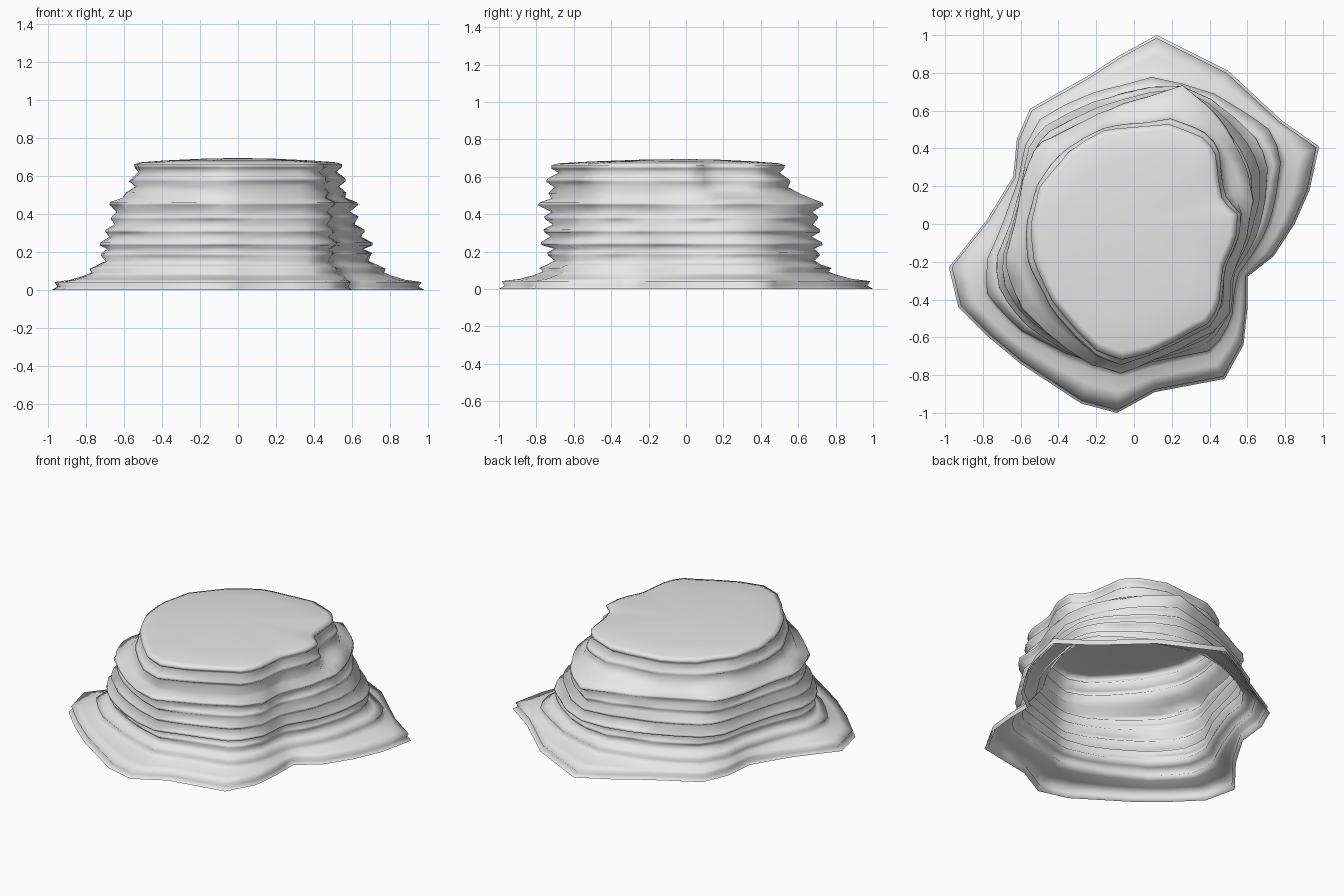
import bpy, bmesh, math, random
from mathutils import Vector

if "Cube" in bpy.data.objects:
    bpy.data.objects.remove(bpy.data.objects["Cube"])
random.seed(4)

# Plan outlines of the rock at four heights, counter-clockwise
FOOT = [(.98,.41),(.78,.55),(.65,.67),(.5,.81),(.12,1),(-.08,.89),(-.25,.78),(-.55,.61),
        (-.62,.45),(-.64,.25),(-.78,.02),(-.98,-.23),(-.93,-.44),(-.78,-.59),(-.6,-.74),
        (-.28,-.95),(-.09,-1),(.11,-.89),(.48,-.82),(.58,-.64),(.6,-.45),(.6,-.28),
        (.74,-.17),(.85,0),(.93,.18)]
LOWER = [(.78,.33),(.74,.48),(.63,.56),(.42,.69),(.12,.78),(-.2,.7),(-.48,.58),(-.59,.4),
         (-.6,.25),(-.69,0),(-.79,-.2),(-.77,-.38),(-.6,-.56),(-.3,-.72),(-.06,-.78),
         (.12,-.73),(.42,-.66),(.52,-.5),(.55,-.28),(.7,-.04),(.74,.1)]
MID = [(.62,.12),(.59,.28),(.51,.45),(.42,.58),(.27,.73),(.05,.66),(-.2,.57),(-.5,.42),
       (-.57,.25),(-.62,0),(-.67,-.2),(-.6,-.42),(-.42,-.6),(-.25,-.72),(-.06,-.78),
       (.2,-.68),(.42,-.56),(.5,-.45),(.5,-.28),(.59,-.08)]
TOP = [(.55,.05),(.47,.12),(.45,.22),(.43,.38),(.38,.45),(.2,.53),(-.15,.5),(-.32,.41),
       (-.5,.2),(-.55,-.02),(-.53,-.2),(-.44,-.4),(-.32,-.55),(-.2,-.67),(-.07,-.72),
       (.14,-.67),(.26,-.59),(.41,-.52),(.45,-.42),(.47,-.23),(.54,-.08)]


def radius(outline, a):
    """Distance from the axis to the outline along angle a."""
    d = Vector((math.cos(a), math.sin(a)))
    for i, p in enumerate(outline):
        p, q = Vector(p), Vector(outline[(i + 1) % len(outline)])
        e = q - p
        den = d.x * e.y - d.y * e.x
        if abs(den) < 1e-9:
            continue
        r = (p.x * e.y - p.y * e.x) / den
        s = (p.x * d.y - p.y * d.x) / den
        if r > 0 and -1e-6 <= s <= 1 + 1e-6:
            return r
    return .6


# Angles: the corners of the foot plus the midpoints between them
corner = [math.atan2(y, x) for x, y in FOOT]
angles = []
for i, a in enumerate(corner):
    step = (corner[(i + 1) % len(corner)] - a) % math.tau
    angles += [a, a + step / 2]
N = len(angles)

# Strata: height, lower outline, upper outline, blend, scale
LAYERS = [(0, FOOT, FOOT, 0, 1), (.018, FOOT, FOOT, 0, .97), (.042, FOOT, FOOT, 0, .985),
          (.054, FOOT, LOWER, .5, 1), (.075, FOOT, LOWER, .85, 1), (.092, FOOT, LOWER, 1, .985),
          (.112, FOOT, LOWER, 1, 1), (.13, LOWER, MID, .05, .95), (.152, LOWER, MID, .1, .91)]
RIDGES = ((.187, .955, .215, .915), (.242, 1.0, .28, .925), (.31, .985, .345, .925),
          (.38, .975, .412, .935), (.455, 1.02, .485, .925))
for z, ridge, z_valley, valley in RIDGES:
    t = (z - .11) / .345
    LAYERS += [(z - .007, LOWER, MID, t, ridge - .006), (z + .007, LOWER, MID, t, ridge - .006),
               (z_valley, LOWER, MID, min(t + .08, 1), valley)]
LAYERS += [(.512, MID, TOP, .55, .99), (.545, MID, TOP, .8, .955), (.572, MID, TOP, .9, 1.02),
           (.588, MID, TOP, .95, 1.02), (.622, MID, TOP, 1, .95), (.643, MID, TOP, 1, .99),
           (.662, MID, TOP, 1, 1), (.672, MID, TOP, 1, .94), (.682, MID, TOP, 1, .7),
           (.691, MID, TOP, 1, .35)]

bm = bmesh.new()
rings = []
for z, low, high, t, scale in LAYERS:
    # Slight wear, different in each layer
    wear = .008 if .1 < z < .65 else 0
    noise = [random.uniform(-wear, wear) for _ in corner]
    ring = []
    for i, a in enumerate(angles):
        n = noise[i // 2] if i % 2 == 0 else (noise[i // 2] + noise[(i // 2 + 1) % len(noise)]) / 2
        r = (radius(low, a) * (1 - t) + radius(high, a) * t) * scale + n
        ring.append(bm.verts.new((r * math.cos(a), r * math.sin(a), z)))
    rings.append(ring)

# Walls between strata, closed on top and open underneath
for lo, hi in zip(rings, rings[1:]):
    for i in range(N):
        j = (i + 1) % N
        bm.faces.new((lo[i], lo[j], hi[j], hi[i]))
peak = bm.verts.new((0, 0, .695))
for i in range(N):
    bm.faces.new((rings[-1][i], rings[-1][(i + 1) % N], peak))
for f in bm.faces:
    f.smooth = True

mesh = bpy.data.meshes.new("layered_rock")
bm.to_mesh(mesh)
bm.free()
rock = bpy.data.objects.new("layered_rock", mesh)
bpy.context.collection.objects.link(rock)

mat = bpy.data.materials.new("pale grey stone")
mat.diffuse_color = (.8, .8, .8, 1)
mat.use_nodes = True
mat.node_tree.nodes["Principled BSDF"].inputs["Base Color"].default_value = mat.diffuse_color
mesh.materials.append(mat)
